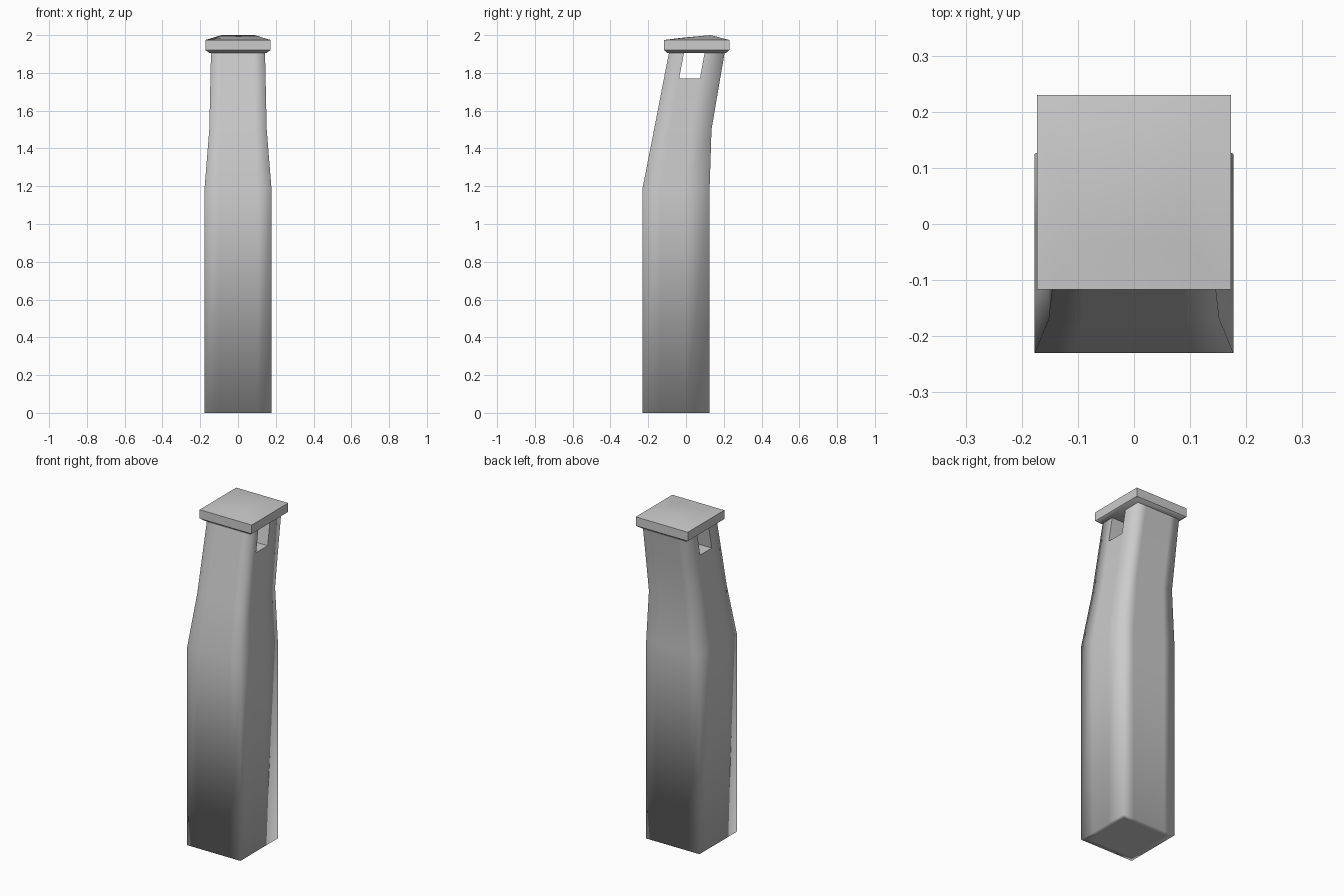
import bpy, bmesh

if "Cube" in bpy.data.objects:
    bpy.data.objects.remove(bpy.data.objects["Cube"])


def finish(bm, name):
    bmesh.ops.recalc_face_normals(bm, faces=bm.faces)
    me = bpy.data.meshes.new(name)
    bm.to_mesh(me)
    bm.free()
    ob = bpy.data.objects.new(name, me)
    bpy.context.collection.objects.link(ob)
    return ob


def ring(bm, z, w, y0, y1, fx=(), fy=()):
    """Rectangular loop, starting front left; fx and fy add points along the sides."""
    d = y1 - y0
    pts = [(-w, y0)] + [(-w + 2 * w * f, y0) for f in fx]
    pts += [(w, y0)] + [(w, y0 + d * f) for f in fy]
    pts += [(w, y1)] + [(-w + 2 * w * f, y1) for f in reversed(fx)]
    pts += [(-w, y1)] + [(-w, y0 + d * f) for f in reversed(fy)]
    return [bm.verts.new((x, y, z)) for x, y in pts]


def skin(bm, a, b, skip=()):
    n = len(a)
    for i in range(n):
        if i not in skip:
            j = (i + 1) % n
            bm.faces.new((a[i], a[j], b[j], b[i])).smooth = True


# Post: straight shaft, then a tapering neck that leans backwards
bm = bmesh.new()
levels = [(0, .177, -.23, .125), (1.19, .177, -.23, .125),
          (1.5, .152, -.169, .135), (1.77, .146, -.117, .181),
          (1.908, .143, -.09, .205)]
FX, FY = (.2, .8), (.27, .64)
loops = [ring(bm, *lv, FX, FY) for lv in levels]
for k in range(4):
    skin(bm, loops[k], loops[k + 1], skip=(4, 10) if k == 3 else ())

# Slot running sideways through the neck
lo, hi = loops[3], loops[4]
right = [lo[4], lo[5], hi[5], hi[4]]
left = [lo[11], lo[10], hi[10], hi[11]]
for i in range(4):
    j = (i + 1) % 4
    bm.faces.new((right[i], right[j], left[j], left[i]))

# Closed underside with an inset rim
inner = ring(bm, 0, .145, -.198, .093, FX, FY)
skin(bm, loops[0], inner)
bm.faces.new(inner).smooth = True
finish(bm, "post")

# Cap: flared slab with a low, rear-leaning hipped top
bm = bmesh.new()
caps = [ring(bm, *lv) for lv in [(1.905, .15, -.098, .211),
                                 (1.921, .173, -.117, .23),
                                 (1.974, .173, -.117, .23),
                                 (2.0, .088, -.03, .13)]]
for v in caps[3][:2]:
    v.co.z = 1.985
for a, b in zip(caps, caps[1:]):
    skin(bm, a, b)
bm.faces.new(caps[0])
bm.faces.new(caps[3]).smooth = True
cap = finish(bm, "cap")
bpy.context.view_layer.objects.active = cap
cap.select_set(True)
bpy.ops.object.shade_smooth_by_angle(angle=0.7)
